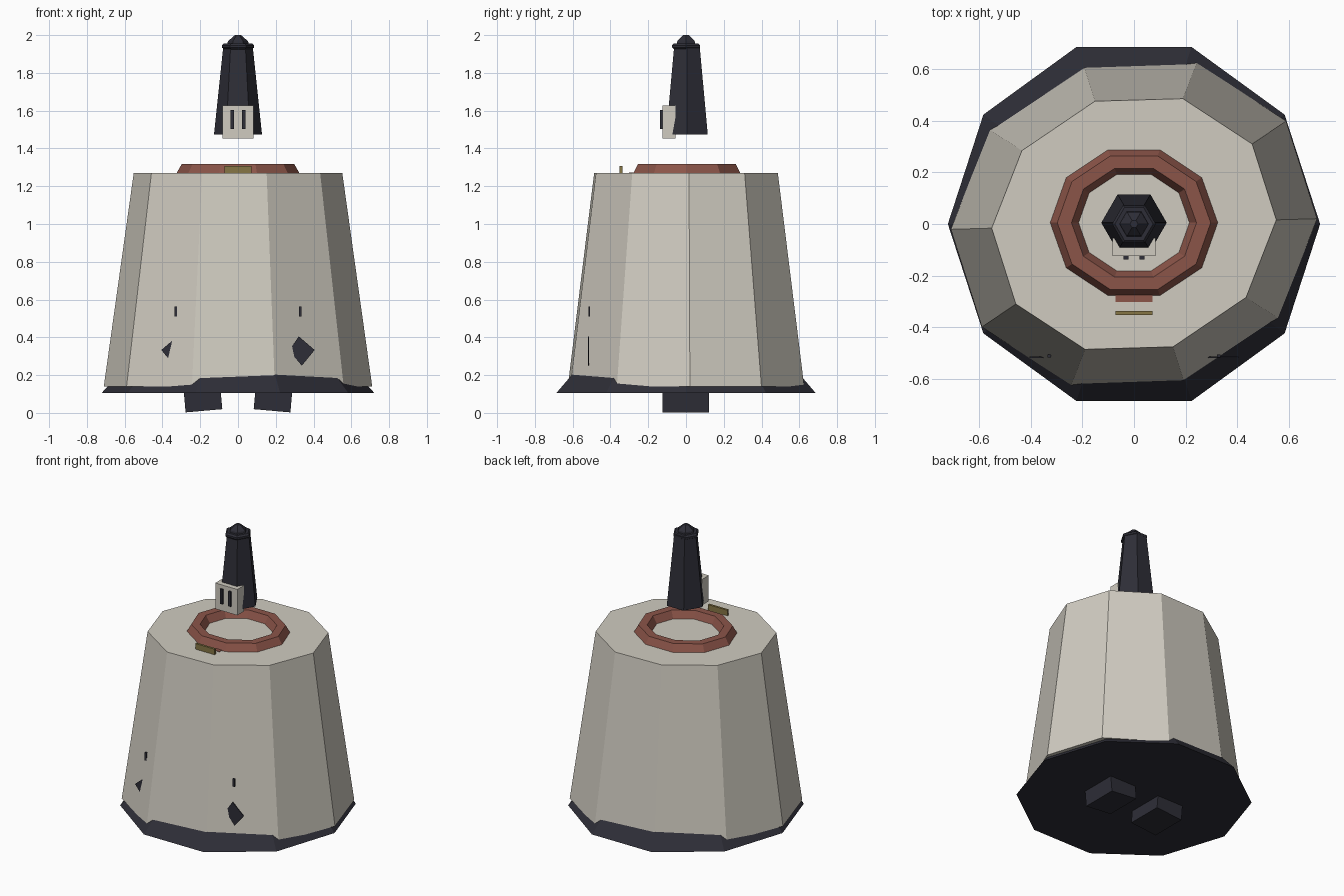
import bpy
import bmesh
import math
from mathutils import Matrix, Vector

cube = bpy.data.objects.get("Cube")
if cube:
    bpy.data.objects.remove(cube, do_unlink=True)


def material(name, rgb):
    m = bpy.data.materials.new(name)
    m.use_nodes = True
    m.diffuse_color = (*rgb, 1)
    m.node_tree.nodes["Principled BSDF"].inputs["Base Color"].default_value = (*rgb, 1)
    return m


bone = material("bone_white", (0.63, 0.60, 0.53))
charcoal = material("charcoal", (0.027, 0.027, 0.038))
brick = material("brick_red", (0.26, 0.09, 0.066))
gold = material("dull_gold", (0.24, 0.18, 0.06))


def finish(bm, name, mat):
    bmesh.ops.recalc_face_normals(bm, faces=bm.faces)
    mesh = bpy.data.meshes.new(name)
    bm.to_mesh(mesh)
    bm.free()
    mesh.materials.append(mat)
    obj = bpy.data.objects.new(name, mesh)
    bpy.context.collection.objects.link(obj)
    return obj


def loft(name, profile, sides, mat, shape=Matrix.Identity(2), cy=0.0, closed=False):
    """Polygonal rings of (radius, height), capped or closed into a ring."""
    bm = bmesh.new()
    rings = []
    for r, z in profile:
        ring = []
        for i in range(sides):
            a = math.tau * i / sides
            p = shape @ Vector((r * math.cos(a), r * math.sin(a)))
            ring.append(bm.verts.new((p.x, p.y + cy, z)))
        rings.append(ring)
    pairs = list(zip(rings, rings[1:]))
    if closed:
        pairs.append((rings[-1], rings[0]))
    else:
        bm.faces.new(rings[0])
        bm.faces.new(rings[-1])
    for low, high in pairs:
        for i in range(sides):
            j = (i + 1) % sides
            bm.faces.new((low[i], low[j], high[j], high[i]))
    return finish(bm, name, mat)


def box(name, center, size, mat, tilt=0.0):
    bm = bmesh.new()
    place = Matrix.Translation(center) @ Matrix.Rotation(tilt, 4, "Y") @ Matrix.Diagonal((*size, 1))
    bmesh.ops.create_cube(bm, size=1, matrix=place)
    return finish(bm, name, mat)


def patch(name, outline, y, mat, depth=0.006):
    """Thin upright plate from an x, z outline."""
    bm = bmesh.new()
    front = [bm.verts.new((x, y, z)) for x, z in outline]
    back = [bm.verts.new((x, y + depth, z)) for x, z in outline]
    bm.faces.new(front)
    bm.faces.new(back)
    for i in range(len(outline)):
        j = (i + 1) % len(outline)
        bm.faces.new((front[i], front[j], back[j], back[i]))
    return finish(bm, name, mat)


# Cloak body: tapered decagon, slightly skewed
skew = Matrix(((0.552, 0.02), (0.016, 0.506)))
loft("cloak_body", [(1.287, 0.14), (1, 1.27)], 10, bone, skew)

# Flared hem
loft("hem", [(0.722, 0.105), (0.632, 0.205)], 10, charcoal)

# Collar ring with a hexagonal section
section = [(0.27 + 0.055 * math.cos(math.tau * k / 6),
            1.27 + 0.055 * math.sin(math.tau * k / 6)) for k in range(6)]
loft("collar_ring", section, 10, brick, Matrix(((1, 0), (0, 0.915))), 0.005, True)

# Clasp in front of the collar
box("collar_tab", (0, -0.28, 1.27), (0.145, 0.045, 0.006), brick)
box("clasp_bar", (0, -0.345, 1.288), (0.145, 0.015, 0.04), gold)

# Hood, its band and cap
loft("hood", [(0.127, 1.475), (0.077, 1.95)], 6, charcoal, cy=0.005)
loft("hood_band", [(0.074, 1.925), (0.085, 1.934), (0.085, 1.946), (0.074, 1.956)], 6, charcoal)
loft("hood_cap", [(0.06, 1.94), (0.053, 1.968), (0.016, 2.0)], 6, charcoal)

# Mask
box("mask", (0, -0.09, 1.54), (0.165, 0.07, 0.175), bone)

for side, label in ((1, "left"), (-1, "right")):
    box(f"{label}_mask_slot", (side * 0.031, -0.131, 1.553), (0.018, 0.012, 0.1), charcoal)

    # Worn marks on the cloak
    tear = [(0.322, 0.405), (0.406, 0.333), (0.338, 0.25), (0.27, 0.33)]
    patch(f"{label}_cloak_tear", [(side * x, z) for x, z in tear], -0.52, charcoal)
    box(f"{label}_cloak_nick", (side * 0.329, -0.512, 0.537), (0.014, 0.01, 0.054), charcoal)

    # Feet, tipped outward
    box(f"{label}_foot", (side * 0.185, -0.002, 0.065), (0.195, 0.245, 0.108), charcoal,
        side * math.radians(5))
